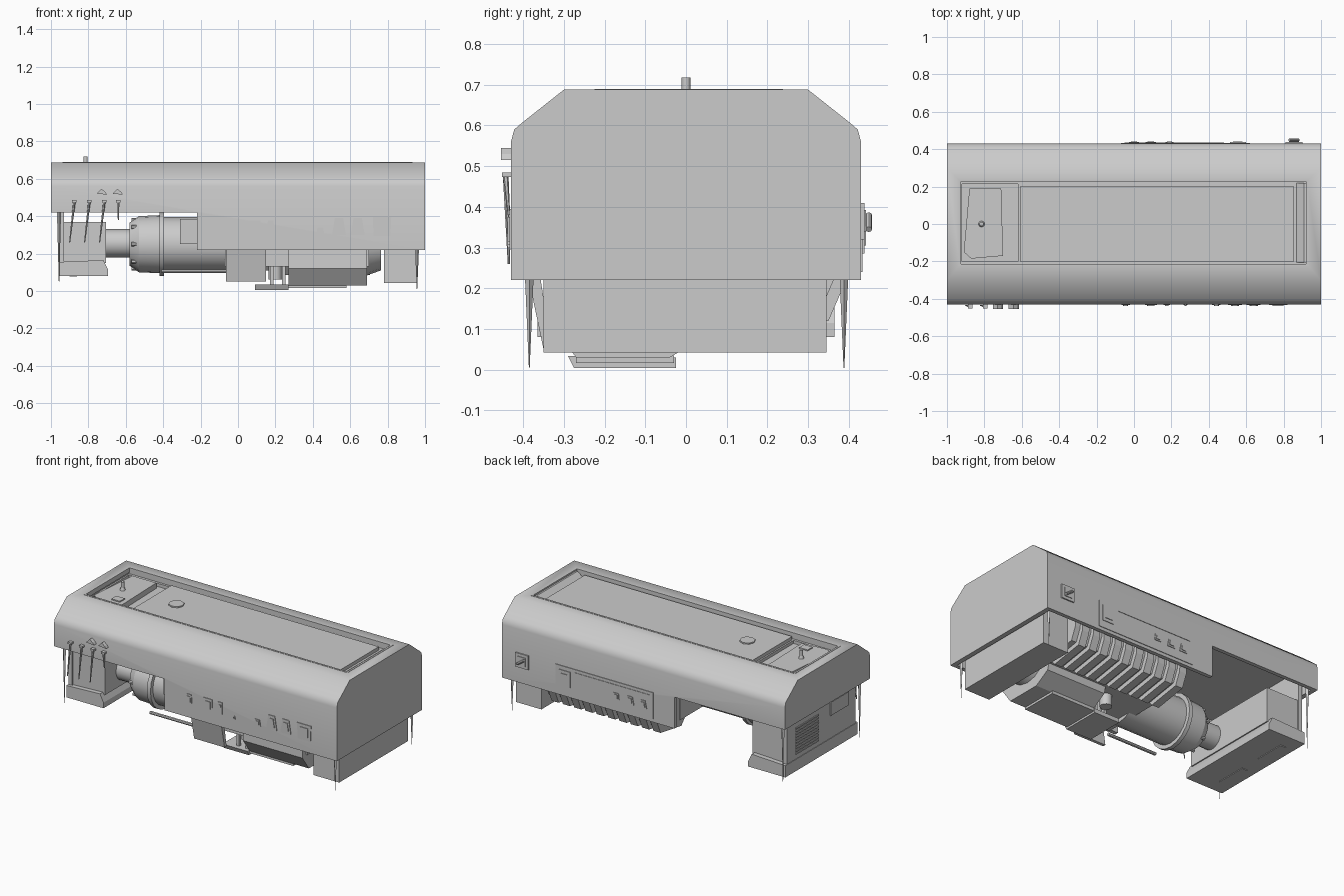
import bpy, bmesh, math
from mathutils import Vector


def prism(name, pts, axis, a, b, smooth=None):
    """Extrude a closed outline along an axis between a and b."""
    place = {'x': lambda p, t: (t, p[0], p[1]),
             'y': lambda p, t: (p[0], t, p[1]),
             'z': lambda p, t: (p[0], p[1], t)}[axis]
    bm = bmesh.new()
    r1 = [bm.verts.new(place(p, a)) for p in pts]
    r2 = [bm.verts.new(place(p, b)) for p in pts]
    bm.faces.new(r1)
    bm.faces.new(r2[::-1])
    n = len(pts)
    for i in range(n):
        j = (i + 1) % n
        bm.faces.new((r1[i], r2[i], r2[j], r1[j]))
    bmesh.ops.recalc_face_normals(bm, faces=bm.faces)
    me = bpy.data.meshes.new(name)
    bm.to_mesh(me)
    bm.free()
    ob = bpy.data.objects.new(name, me)
    bpy.context.collection.objects.link(ob)
    if smooth:
        shade(ob, smooth)
    return ob


def box(name, x, y, z):
    return prism(name, [(x[0], y[0]), (x[1], y[0]), (x[1], y[1]), (x[0], y[1])], 'z', *z)


def activate(ob):
    bpy.ops.object.select_all(action='DESELECT')
    ob.select_set(True)
    bpy.context.view_layer.objects.active = ob


def shade(ob, deg):
    activate(ob)
    bpy.ops.object.shade_smooth_by_angle(angle=math.radians(deg))


def rod(name, p, q, r1, r2=None, sides=16):
    """Cylinder or cone from p to q."""
    p, q = Vector(p), Vector(q)
    bpy.ops.mesh.primitive_cone_add(vertices=sides, radius1=r1, radius2=r1 if r2 is None else r2,
                                    depth=(q - p).length, location=(p + q) / 2,
                                    rotation=(q - p).to_track_quat('Z', 'Y').to_euler())
    ob = bpy.context.object
    ob.name = name
    if sides > 6:
        shade(ob, 35)
    return ob


def cut(ob, *cutters):
    for c in cutters:
        m = ob.modifiers.new('cut', 'BOOLEAN')
        m.operation, m.solver, m.object = 'DIFFERENCE', 'EXACT', c
        activate(ob)
        bpy.ops.object.modifier_apply(modifier=m.name)
        bpy.data.objects.remove(c)


# Canopy shell: one profile, stepped lower edge, hollow inside, tray in the roof
half = [(0.43, 0.22), (0.43, 0.56), (0.422, 0.59), (0.405, 0.605), (0.30, 0.688)]
shell = prism('canopy_shell', half + [(-y, z) for y, z in half[::-1]], 'x', -1, 1)
cut(shell,
    box('step_cutter', (-1.1, -0.22), (-1, 1), (0.1, 0.42)),
    box('hollow_cutter', (-0.97, 0.97), (-0.405, 0.405), (0.1, 0.56)),
    box('tray_cutter', (-0.93, 0.925), (-0.215, 0.23), (0.65, 0.8)),
    box('well_cutter', (-0.92, -0.62), (-0.20, 0.215), (0.63, 0.8)))
shade(shell, 45)

# Roof tray contents
for y0, y1 in ((-0.225, -0.213), (0.226, 0.238)):
    box('roof_rim_long', (-0.935, 0.93), (y0, y1), (0.66, 0.69))
for x0, x1 in ((-0.937, -0.925), (0.92, 0.932)):
    box('roof_rim_short', (x0, x1), (-0.225, 0.238), (0.66, 0.69))
box('roof_panel', (-0.61, 0.855), (-0.20, 0.20), (0.63, 0.672))
prism('roof_end_ramp', [(0.855, 0.64), (0.92, 0.64), (0.92, 0.68), (0.91, 0.68)], 'y', -0.205, 0.22)
prism('filler_plate', [(-0.91, -0.15), (-0.87, -0.185), (-0.70, -0.17), (-0.71, 0.19), (-0.88, 0.19)],
      'z', 0.62, 0.665)
rod('filler_base', (-0.815, 0, 0.665), (-0.815, 0, 0.685), 0.016, 0.01)
rod('filler_pipe', (-0.815, 0, 0.66), (-0.815, 0, 0.718), 0.011)
box('filler_latch', (-0.79, -0.73), (-0.15, -0.10), (0.66, 0.672))
rod('roof_cap', (-0.435, 0, 0.67), (-0.435, 0, 0.68), 0.046, sides=8)

# Front levers and knobs
for i, x in enumerate((-0.875, -0.795, -0.715, -0.64)):
    low = 0.26 if i < 3 else 0.38
    rod('front_lever', (x - 0.025 * (i < 3), -0.435, low), (x, -0.443, 0.475), 0.003, 0.007, 6)
    box('lever_head', (x - 0.012, x + 0.012), (-0.452, -0.425), (0.473, 0.485))
for x in (-0.73, -0.645):
    prism('front_knob', [(x - 0.025, 0.52), (x + 0.03, 0.515), (x + 0.02, 0.53), (x, 0.545)],
          'y', -0.455, -0.42)


# Front and back fittings: framed trapezoid latches
def fitting(name, x, z, w, h, taper, side, proud=0.0):
    for grow, depth in ((1, 0.434), (0.6, 0.438)):
        a, b = w / 2 * grow, h / 2 * grow
        prism(name, [(x - a, z - b), (x + a, z - b), (x + a * taper, z + b), (x - a * taper, z + b)],
              'y', side * 0.42, side * (depth + proud))


for x, z, w, h, t in ((-0.045, 0.34, 0.045, 0.06, 0.8), (0.09, 0.338, 0.065, 0.08, 0.95),
                      (0.175, 0.34, 0.035, 0.075, 0.9), (0.275, 0.305, 0.02, 0.02, 0.5),
                      (0.44, 0.318, 0.045, 0.04, 0.7), (0.54, 0.345, 0.075, 0.09, 0.6),
                      (0.64, 0.345, 0.075, 0.09, 0.6), (0.77, 0.345, 0.09, 0.1, 1.1)):
    fitting('front_latch', x, z, w, h, t, -1)
box('back_panel', (-0.07, 0.62), (0.42, 0.434), (0.24, 0.41))
box('back_panel_trim', (-0.05, 0.48), (0.43, 0.437), (0.385, 0.391))
for x, z, w, h, t in ((0.555, 0.335, 0.085, 0.1, 1), (0.19, 0.32, 0.045, 0.04, 0.8),
                      (0.09, 0.32, 0.055, 0.05, 0.6), (0.0, 0.32, 0.055, 0.05, 0.6),
                      (0.855, 0.365, 0.09, 0.09, 1)):
    fitting('back_latch', x, z, w, h, t, 1, 0.004)
rod('back_door_handle', (0.83, 0.449, 0.38), (0.88, 0.449, 0.345), 0.008, sides=8)

# Radiator box at the left end
box('radiator_box', (-0.945, -0.705), (-0.335, 0.335), (0.15, 0.37))
box('radiator_end_plate', (-0.955, -0.93), (-0.345, 0.345), (0.11, 0.57))
prism('radiator_base', [(-0.958, 0.08), (-0.695, 0.08), (-0.695, 0.115), (-0.72, 0.165), (-0.958, 0.155)],
      'y', -0.365, 0.365)
for i in range(10):
    z = 0.185 + i * 0.018
    box('vent_slat', (-0.96, -0.95), (0.03, 0.26), (z, z + 0.009))
box('end_handle', (-0.96, -0.95), (-0.27, -0.09), (0.30, 0.385))
for y in (-0.17, 0.17):
    box('base_strip', (-0.90, -0.86), (y - 0.1, y + 0.1), (0.076, 0.082))

# Block at the right end
box('end_block', (0.78, 0.96), (-0.35, 0.345), (0.042, 0.40))

# Thin corner spikes
for x, z in ((-0.957, 0.46), (0.957, 0.26)):
    for y in (-0.385, 0.388):
        rod('corner_spike', (x, y, 0.04 if x < 0 else 0.004), (x, y, z), 0.001, 0.012, 4)

# Generator and coupling, set toward the front
G = -0.15
rod('coupling_shaft', (-0.71, G, 0.255), (-0.56, G, 0.255), 0.075)
rod('generator_nose', (-0.58, G, 0.25), (-0.53, G, 0.25), 0.115, 0.15, 20)
rod('generator_bell', (-0.53, G, 0.25), (-0.42, G, 0.25), 0.15, 0.155, 20)
rod('generator_flange', (-0.42, G, 0.25), (-0.395, G, 0.25), 0.17, sides=20)
rod('generator_body', (-0.40, G, 0.25), (-0.02, G, 0.25), 0.145, sides=20)
box('terminal_box', (-0.31, -0.22), (G - 0.16, G), (0.25, 0.385))
for i in range(8):
    a = i * math.pi / 4
    y, z = G + 0.13 * math.cos(a), 0.25 + 0.13 * math.sin(a)
    rod('flange_bolt', (-0.57, y, z), (-0.52, y, z), 0.011, sides=6)
rod('support_rail', (-0.41, G - 0.15, 0.105), (-0.06, G - 0.15, 0.105), 0.01, sides=8)

# Engine, sump and cooling fins
box('engine_block', (-0.07, 0.70), (-0.30, 0.16), (0.13, 0.55))
prism('oil_sump', [(-0.33, 0.26), (-0.335, 0.12), (-0.27, 0.03), (-0.04, 0.03), (0.06, 0.09), (0.10, 0.24)],
      'x', 0.27, 0.69)
rod('engine_end_cover', (0.68, -0.12, 0.25), (0.765, -0.12, 0.25), 0.17, 0.14, 16)
prism('skid_plate', [(-0.29, 0.034), (-0.275, 0.004), (-0.025, 0.004), (-0.025, 0.03)], 'x', 0.09, 0.27)
box('skid_plate_rear', (0.27, 0.58), (-0.27, -0.03), (0.016, 0.035))
for x in (0.17, 0.235):
    for y in (-0.26, -0.06):
        box('skid_post', (x, x + 0.02), (y, y + 0.02), (0.02, 0.14))
for i in range(3):
    y = -0.19 + i * 0.09
    rod('oil_filter', (0.20, y, 0.06), (0.20, y, 0.15), 0.036, sides=12)
prism('front_apron', [(-0.39, 0.24), (-0.35, 0.05), (-0.33, 0.05), (-0.36, 0.24)], 'x', -0.065, 0.15)
fin = [(0.39, 0.30), (0.385, 0.20), (0.35, 0.12), (0.14, 0.085), (0.10, 0.13), (0.10, 0.30)]
prism('fin_backing', [(y - 0.02, z + 0.025) for y, z in fin], 'x', -0.06, 0.74)
for i in range(10):
    x = -0.065 + i * 0.08
    prism('cooling_fin', fin, 'x', x, x + 0.05)
